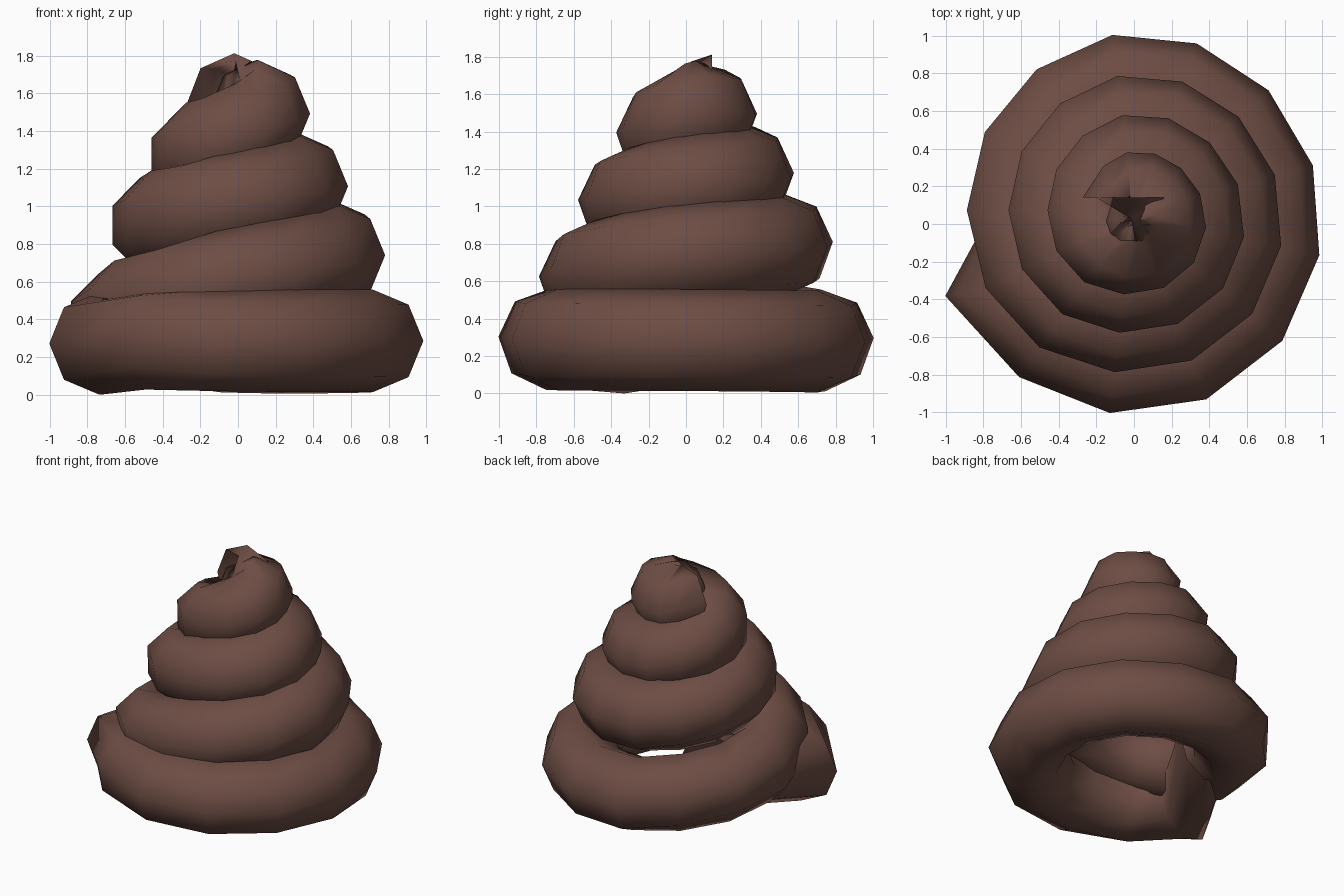
import bpy, bmesh, math
from mathutils import Vector

old = bpy.data.objects.get("Cube")
if old:
    bpy.data.objects.remove(old, do_unlink=True)

# Material
brown = bpy.data.materials.new("warm brown")
brown.use_nodes = True
colour = (0.153, 0.074, 0.058, 1)
brown.diffuse_color = colour
brown.node_tree.nodes["Principled BSDF"].inputs["Base Color"].default_value = colour

# Coil profile, one value per quarter turn starting at the front of the base
OUTER = [1.01, 0.995, 1.02, 0.89, 0.785, 0.79, 0.8, 0.67, 0.575, 0.59, 0.59, 0.465,
         0.37, 0.385, 0.39, 0.28]
HEIGHT = [0.29, 0.285, 0.275, 0.39, 0.63, 0.76, 0.79, 0.9, 1.03, 1.12, 1.16, 1.26,
          1.39, 1.51, 1.48, 1.55]
TUBE, SIDES, PER_TURN, SECTIONS = 0.272, 8, 13, 49


def sample(values, degrees):
    """Linear lookup by angle along the coil."""
    t = (degrees - 270) / 90
    i = max(0, min(int(t), len(values) - 2))
    return values[i] + (values[i + 1] - values[i]) * (t - i)


def add_ring(bm, centre, outward, roll=0):
    """One octagonal cross-section standing upright."""
    ring = []
    for s in range(SIDES):
        a = math.tau * s / SIDES + roll
        offset = outward * math.cos(a) + Vector((0, 0, 1)) * math.sin(a)
        ring.append(bm.verts.new(centre + offset * TUBE))
    return ring


bm = bmesh.new()
# Tail: a straight piece tucked under the coil, then a sharp outer corner
corner = Vector((-0.735, -0.33, TUBE))
corner_out = Vector((-0.98, -0.19, 0))
tuck = Vector((0.32, 0.59, 0.09))
rings = [add_ring(bm, corner + tuck, corner_out), add_ring(bm, corner, corner_out)]

# Rising spiral, its sections spaced wider at the front and rolled on the right side
for k in range(SECTIONS):
    degrees = 235.5 + 360 / PER_TURN * k
    reach = sample(OUTER, degrees)
    a = math.radians(degrees)
    a += 0.075 * math.cos(a) / reach
    roll = math.pi / SIDES * max(0, -math.cos(a))
    outward = Vector((math.cos(a), math.sin(a), 0))
    centre = outward * (reach - TUBE * math.cos(roll))
    centre.z = sample(HEIGHT, degrees)
    rings.append(add_ring(bm, centre, outward, roll))

# Open tip facing the front
rings.append(add_ring(bm, Vector((-0.02, 0.14, 1.54)), Vector((-0.93, 0, 0))))

# Skin between neighbouring sections; both ends stay open
for first, second in zip(rings, rings[1:]):
    for s in range(SIDES):
        n = (s + 1) % SIDES
        bm.faces.new((first[s], first[n], second[n], second[s]))
bmesh.ops.recalc_face_normals(bm, faces=bm.faces)
for face in bm.faces:
    face.smooth = True

mesh = bpy.data.meshes.new("spiral_coil")
bm.to_mesh(mesh)
bm.free()
mesh.materials.append(brown)
coil = bpy.data.objects.new("spiral_coil", mesh)
bpy.context.collection.objects.link(coil)
